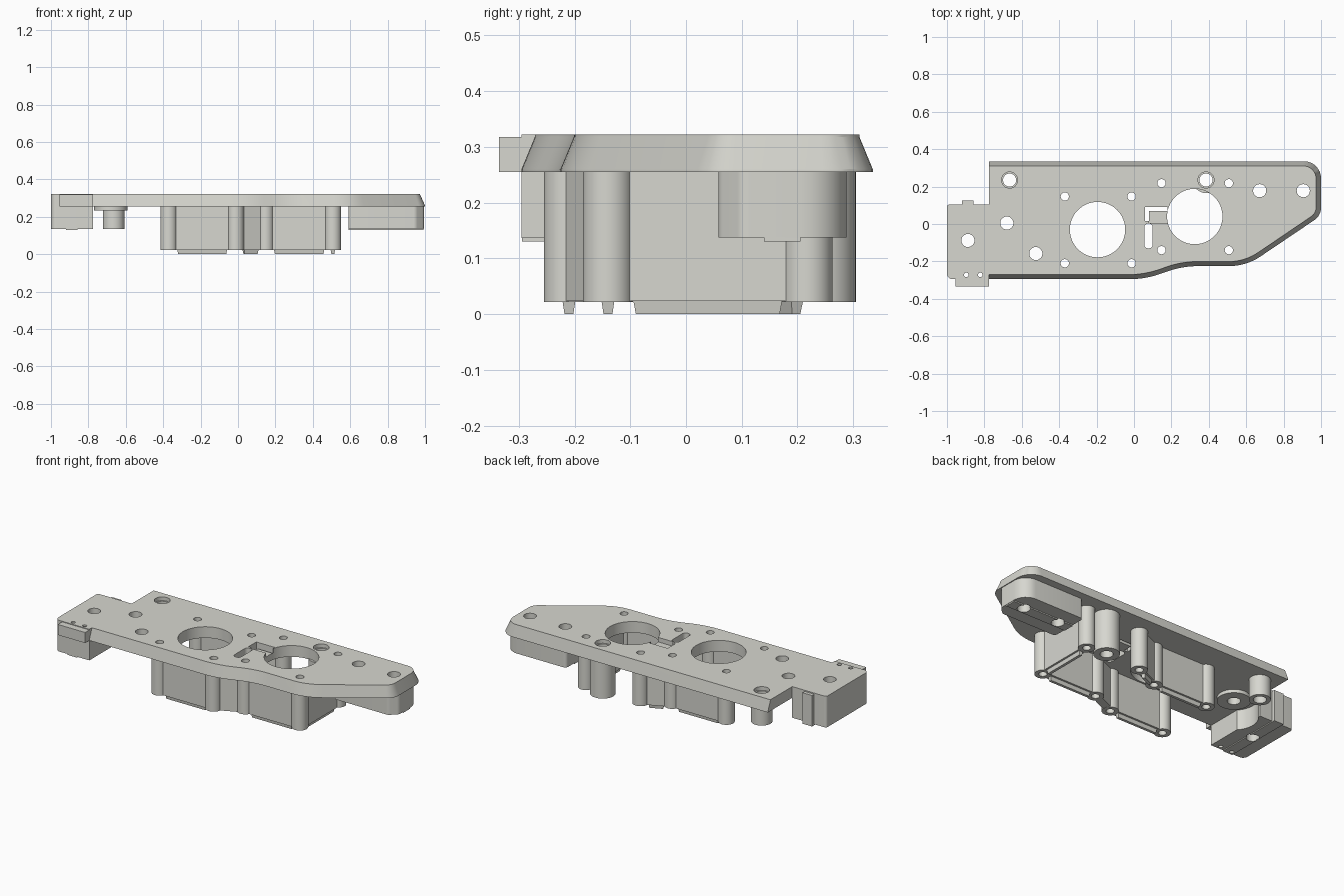
import bpy, bmesh, math
from mathutils import Vector

if "Cube" in bpy.data.objects:
    bpy.data.objects.remove(bpy.data.objects["Cube"])

grey = bpy.data.materials.new("light_grey")
grey.diffuse_color = (0.68, 0.68, 0.63, 1)
grey.use_nodes = True
grey.node_tree.nodes["Principled BSDF"].inputs["Base Color"].default_value = grey.diffuse_color


def rounded(corners, n=8):
    """Closed outline with each (x, y, radius) corner filleted."""
    out = []
    for i, (x, y, r) in enumerate(corners):
        p = Vector((x, y, 0))
        if r == 0:
            out.append(p)
            continue
        q, s = corners[i - 1], corners[(i + 1) % len(corners)]
        a = (Vector((q[0], q[1], 0)) - p).normalized()
        b = (Vector((s[0], s[1], 0)) - p).normalized()
        h = a.angle(b) / 2
        c = p + (a + b).normalized() * r / math.sin(h)
        u = (p + a * r / math.tan(h) - c).normalized()
        v = (p + b * r / math.tan(h) - c).normalized()
        out += [c + u.slerp(v, k / n).normalized() * r for k in range(n + 1)]
    return out


def loft(bm, loops):
    """Stack of (outline, z) loops closed with caps."""
    rings = [[bm.verts.new((p.x, p.y, z)) for p in pts] for pts, z in loops]
    for lo, hi in zip(rings, rings[1:]):
        for i in range(len(lo)):
            j = (i + 1) % len(lo)
            bm.faces.new((lo[i], lo[j], hi[j], hi[i]))
    bm.faces.new(rings[0][::-1])
    bm.faces.new(rings[-1])


def circle(x, y, r, n=32):
    return [Vector((x + r * math.cos(2 * math.pi * k / n),
                    y + r * math.sin(2 * math.pi * k / n), 0)) for k in range(n)]


def rect(x0, x1, y0, y1, r=0):
    return rounded([(x0, y0, r), (x1, y0, r), (x1, y1, r), (x0, y1, r)])


def bar(a, b, w, trim=0):
    """Straight strip outline of width w between two points."""
    a, b = Vector((*a, 0)), Vector((*b, 0))
    d = (b - a).normalized()
    s = Vector((-d.y, d.x, 0)) * w / 2
    a, b = a + d * trim, b - d * trim
    return [a - s, b - s, b + s, a + s]


def make(name, solids):
    """Object from several solids, each a list of (outline, z) loops."""
    bm = bmesh.new()
    for loops in solids:
        loft(bm, loops)
    bmesh.ops.recalc_face_normals(bm, faces=bm.faces)
    me = bpy.data.meshes.new(name)
    bm.to_mesh(me)
    bm.free()
    me.materials.append(grey)
    ob = bpy.data.objects.new(name, me)
    bpy.context.collection.objects.link(ob)
    return ob


def prism(pts, z0, z1):
    return [(pts, z0), (pts, z1)]


def cut(ob, cutter):
    m = ob.modifiers.new("cut", 'BOOLEAN')
    m.operation, m.solver, m.object = 'DIFFERENCE', 'EXACT', cutter
    bpy.context.view_layer.objects.active = ob
    bpy.ops.object.modifier_apply(modifier=m.name)


Z0, Z1, FOOT = 0.255, 0.322, 0.022
parts = []

# Main plate with sloping edges
low = rounded([(-.775, -.295, 0), (.06, -.295, .5), (.26, -.225, .5), (.60, -.225, .3),
               (1, .045, .08), (1, .335, .09), (-.775, .335, 0)])
top = rounded([(-.775, -.271, 0), (.056, -.271, .52), (.255, -.201, .48), (.592, -.201, .28),
               (.974, .058, .06), (.974, .311, .07), (-.775, .311, 0)])
plate = make("main_plate", [[(low, Z0), (low, .26), (top, .318), (top, Z1)]])
parts.append(plate)

# Left end block, its front tab and rib
left = rounded([(-1, -.295, .03), (-.775, -.295, 0), (-.775, .105, 0), (-1, .105, .015)])
left_block = make("left_block", [prism(left, .136, Z1)])
parts.append(left_block)
parts.append(make("left_front_tab", [prism(rect(-.955, -.775, -.335, -.26), Z0, .318)]))
parts.append(make("left_rib", [prism(rect(-.92, -.857, -.294, .125), .13, .315)]))

# Right end block and rib
right = rounded([(.59, .058, .02), (.95, .058, .03), (.995, .10, .03), (.995, .288, .08), (.59, .288, .02)])
parts.append(make("right_block", [prism(right, .137, .26)]))
parts.append(make("right_rib", [prism(rect(.592, .993, .14, .205), .13, .15)]))

# Screw posts below the plate
lower = [(x, y) for x in (-.37, -.013) for y in (-.21, .147)]
upper = [(x, y) for x in (.147, .507) for y in (-.14, .218)]
for x, y in lower + upper:
    parts.append(make("screw_post", [prism(circle(x, y, .045), FOOT, .26)]))
parts.append(make("large_post", [prism(circle(.385, .235, .07), FOOT, .26)]))
parts.append(make("short_post", [prism(circle(-.665, .235, .058), .136, .26)]))
parts.append(make("ring_boss", [prism(circle(-.68, .005, .09), .235, .26)]))

# Walls between posts, most with a tapered sealing ridge underneath
walls = [((-.37, -.21), (-.013, -.21), 1), ((-.013, -.21), (.147, -.14), 0),
         ((.147, -.14), (.507, -.14), 1), ((.507, -.14), (.507, .218), 1),
         ((-.37, .147), (-.013, .147), 1), ((-.013, .147), (.147, .218), 1)]
for a, b, ridge in walls:
    parts.append(make("wall", [prism(bar(a, b, .045), FOOT + .001, .26)]))
    if ridge:
        make("sealing_ridge", [[(bar(a, b, .016, .05), 0), (bar(a, b, .024, .045), FOOT + .005)]])

# Screw holes through everything
holes = [(x, y, .022) for x, y in lower + upper]
holes += [(x, y, .035) for x, y in ((-.665, .235), (.385, .235), (-.68, .005), (-.525, -.158),
                                    (-.888, -.088), (.672, .178), (.905, .178))]
holes += [(-.897, -.272, .012), (-.822, -.272, .012)]
drill = make("hole_cutter", [prism(circle(*h), -.1, .5) for h in holes])

# Round openings, slots and shallow recesses in the plate only
groove = [Vector((x, y, 0)) for x, y in ((.058, .015), (.08, .015), (.08, .07), (.18, .07), (.18, .09), (.058, .09))]
cutters = [
    make("opening_cutter", [prism(circle(-.195, -.03, .148, 64), 0, .5),
                            prism(circle(.325, .04, .148, 64), 0, .5),
                            prism(rect(.055, .1, -.13, .002, .02), 0, .5)]),
    make("groove_cutter", [prism(groove, 0, .5)]),
    make("recess_cutter", [prism(rect(.079, .19, .005, .071), .295, .5)]),
    make("counterbore_cutter", [prism(circle(x, .235, .043), .30, .5) for x in (-.665, .385)])]
for c in cutters:
    cut(plate, c)
for ob in parts:
    cut(ob, drill)

# Hollow in the left block around the ring boss
hollow = make("hollow_cutter", [prism(circle(-.68, .005, .13, 48), 0, Z0)])
cut(left_block, hollow)
for c in cutters + [drill, hollow]:
    bpy.data.objects.remove(c)

# Smooth round surfaces, sharp edges kept
for ob in bpy.context.scene.objects:
    ob.select_set(True)
bpy.context.view_layer.objects.active = plate
bpy.ops.object.shade_smooth_by_angle(angle=math.radians(25))
